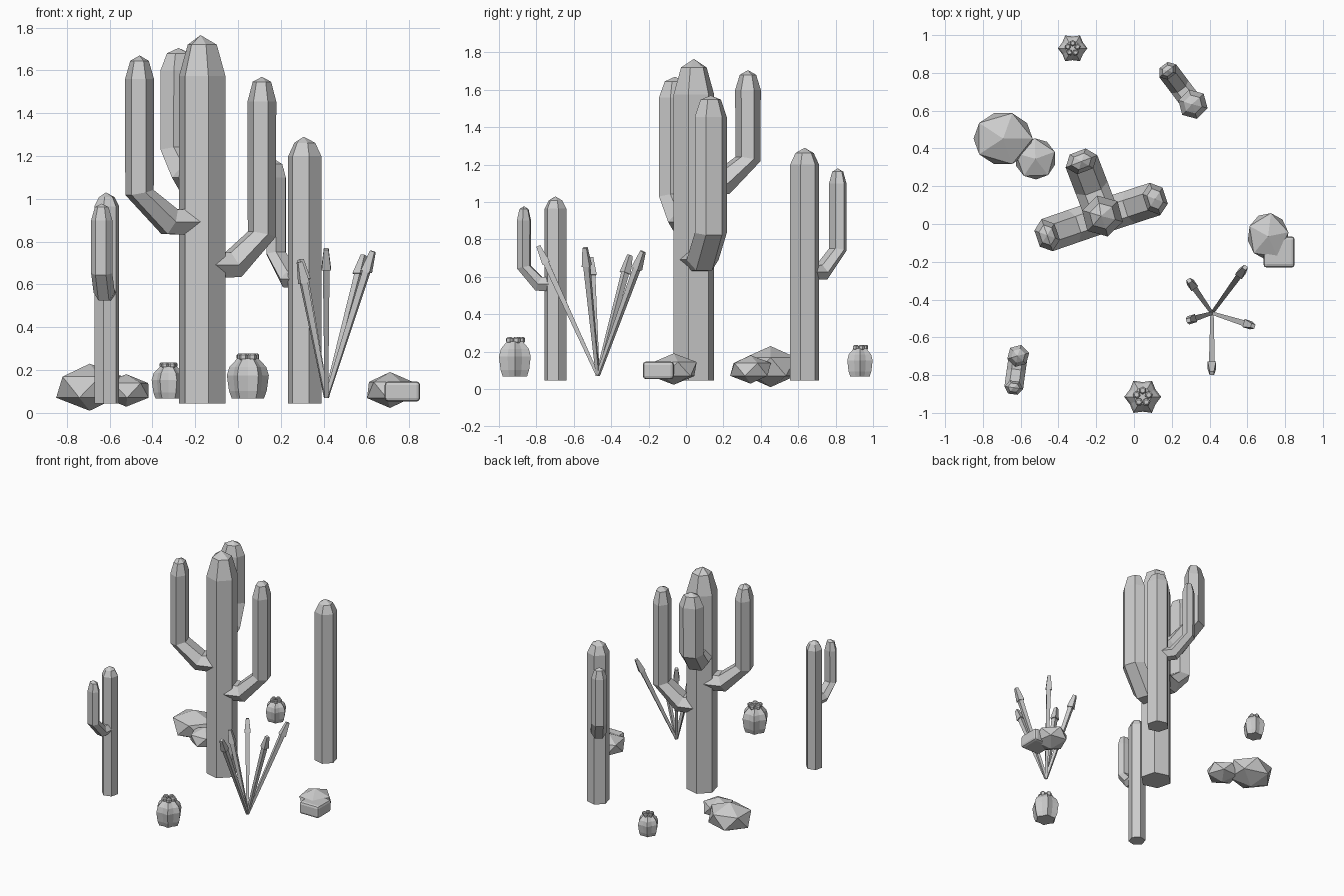
import bpy, bmesh
from math import sin, cos, radians, tau, pi
from mathutils import Vector, Matrix

cube = bpy.data.objects.get("Cube")
if cube:
    bpy.data.objects.remove(cube, do_unlink=True)

STONE = (0.6, 0.6, 0.6, 1.0)
grey = bpy.data.materials.new("plain_grey")
grey.use_nodes = True
grey.diffuse_color = STONE
grey.node_tree.nodes["Principled BSDF"].inputs["Base Color"].default_value = STONE


def finish(name, bm):
    bmesh.ops.recalc_face_normals(bm, faces=bm.faces)
    mesh = bpy.data.meshes.new(name)
    bm.to_mesh(mesh)
    bm.free()
    mesh.materials.append(grey)
    obj = bpy.data.objects.new(name, mesh)
    bpy.context.collection.objects.link(obj)
    return obj


def loft(name, rings, apex=None):
    """Skin a list of point rings, capped below and closed by a cap or an apex."""
    bm = bmesh.new()
    loops = [[bm.verts.new(p) for p in ring] for ring in rings]
    n = len(loops[0])
    for low, high in zip(loops, loops[1:]):
        for i in range(n):
            j = (i + 1) % n
            bm.faces.new((low[i], low[j], high[j], high[i]))
    bm.faces.new(loops[0][::-1])
    if apex is None:
        bm.faces.new(loops[-1])
    else:
        tip = bm.verts.new(apex)
        for i in range(n):
            bm.faces.new((loops[-1][i], loops[-1][(i + 1) % n], tip))
    return finish(name, bm)


def ring(centre, radius, n, phase=0.0, notch=1.0):
    x, y, z = centre
    pts = []
    for i in range(n):
        a = phase + tau * i / n
        r = radius * (notch if i % 2 else 1.0)
        pts.append((x + r * cos(a), y + r * sin(a), z))
    return pts


def trunk(name, x, y, radius, shoulder, crown, top, phase):
    levels = ((0.045, radius), (shoulder, radius), (crown, radius * 0.63))
    loft(name, [ring((x, y, z), r, 6, radians(phase)) for z, r in levels],
         (x - radius * 0.07, y, top))


def arm(name, x, y, angle, reach, low, bend, shoulder, crown, top, thick, wide):
    """Six-sided limb: out of the trunk, round an elbow, then straight up."""
    out = Vector((cos(radians(angle)), sin(radians(angle)), 0))
    side = Vector((-out.y, out.x, 0))
    base = Vector((x, y, 0))
    stations = ((0.1, low, 0, 1.1), (0.52, low, 24, 1.12), (1, bend, 78, 1),
                (1, shoulder, 90, 1), (1, crown, 90, 0.64))
    rings = []
    for dist, z, tilt, size in stations:
        t = radians(tilt)
        c = base + out * reach * dist + Vector((0, 0, z))
        inner = -out * sin(t) + Vector((0, 0, cos(t)))
        across = min(size, 1)
        rings.append([c + side * wide * across * cos(k * pi / 3)
                      + inner * thick * size * sin(k * pi / 3) / sin(pi / 3)
                      for k in range(6)])
    loft(name, rings, base + out * reach + Vector((0, 0, top)))


# Tall cactus with three arms
TX, TY = -0.167, 0.042
trunk("tall_cactus_trunk", TX, TY, 0.112, 1.575, 1.72, 1.765, 44.6)
arm("tall_cactus_right_arm", TX, TY, 199, 0.31, 0.893, 1.03, 1.56, 1.645, 1.67, 0.056, 0.09)
arm("tall_cactus_left_arm", TX, TY, 18, 0.293, 0.692, 0.835, 1.455, 1.547, 1.57, 0.056, 0.09)
arm("tall_cactus_back_arm", TX, TY, 111, 0.31, 1.1, 1.23, 1.6, 1.68, 1.705, 0.056, 0.09)

# Middle cactus at the back
trunk("back_cactus_trunk", 0.312, 0.634, 0.08, 1.2, 1.262, 1.29, 45)
arm("back_cactus_arm", 0.312, 0.634, 127, 0.222, 0.625, 0.745, 1.1, 1.162, 1.18, 0.037, 0.056)

# Small cactus at the front
trunk("front_cactus_trunk", -0.613, -0.698, 0.06, 0.965, 1.008, 1.03, 15)
arm("front_cactus_arm", -0.613, -0.698, 262, 0.17, 0.562, 0.652, 0.9, 0.962, 0.978, 0.035, 0.05)


# Ribbed barrel cacti with a crown of buds
def barrel(name, x, y, s):
    floor = 0.067
    profile = ((0, 0.075), (0.035, 0.088), (0.108, 0.098), (0.148, 0.086), (0.186, 0.05))
    loft(name + "_body", [ring((x, y, floor + z * s), r * s, 12, 0, 0.8) for z, r in profile])
    for i in range(5):
        a = tau * i / 5 + 0.3
        c = (x + 0.034 * s * cos(a), y + 0.034 * s * sin(a))
        levels = ((0.178, 0.014), (0.188, 0.021), (0.203, 0.021), (0.211, 0.013))
        loft(f"{name}_bud_{i + 1}",
             [ring((*c, floor + z * s), r * s, 6, a) for z, r in levels])


barrel("front_barrel_cactus", 0.046, -0.915, 1.0)
barrel("back_barrel_cactus", -0.325, 0.93, 0.8)

# Spiky plant: slim four-sided stems with arrow-shaped heads
ROOT = Vector((0.413, -0.472, 0.072))
TIPS = ((0.63, -0.54, 0.755), (0.412, -0.79, 0.765), (0.292, -0.3, 0.715),
        (0.288, -0.51, 0.705), (0.588, -0.23, 0.735))
for i, tip in enumerate(TIPS):
    axis = Vector(tip) - ROOT
    length = axis.length
    spin = axis.to_track_quat("Z", "Y").to_matrix().to_4x4()
    place = Matrix.Translation(ROOT) @ spin
    neck = length - 0.1
    levels = ((0, 0.012), (neck, 0.022), (neck, 0.031), (length, 0.016))
    loft(f"spike_{i + 1}",
         [[place @ Vector(p) for p in ring((0, 0, z), r, 4, pi / 4)] for z, r in levels])


# Faceted rocks
def rock(name, centre, size, turn):
    bm = bmesh.new()
    bmesh.ops.create_icosphere(bm, subdivisions=1, radius=1.0)
    bm.transform(Matrix.Translation(centre) @ Matrix.Diagonal((*size, 1))
                 @ Matrix.Rotation(radians(turn), 4, "Z"))
    finish(name, bm)


rock("large_rock", (-0.693, 0.452, 0.12), (0.175, 0.158, 0.11), 0)
rock("small_rock", (-0.522, 0.345, 0.105), (0.122, 0.122, 0.076), 20)
rock("side_rock", (0.71, -0.065, 0.107), (0.122, 0.138, 0.084), 10)

# Rounded block beside the rock
bm = bmesh.new()
bmesh.ops.create_cube(bm, size=1.0)
bm.transform(Matrix.Translation((0.768, -0.148, 0.1)) @ Matrix.Diagonal((0.166, 0.166, 0.095, 1)))
block = finish("rounded_block", bm)
bevel = block.modifiers.new("soft_edges", "BEVEL")
bevel.width = 0.018
bevel.segments = 2
